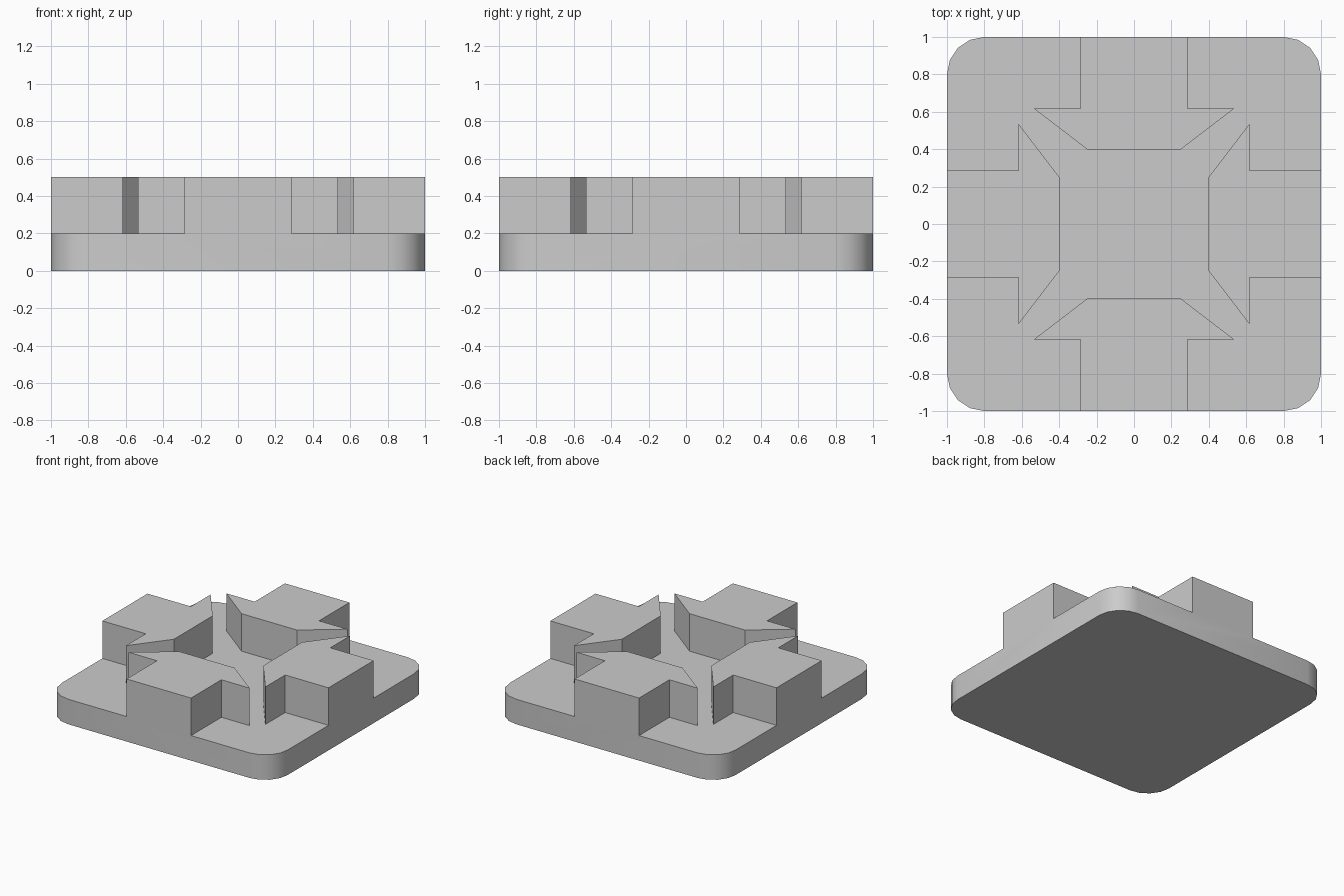
import bpy, bmesh, math

cube = bpy.data.objects.get("Cube")
if cube:
    bpy.data.objects.remove(cube, do_unlink=True)

gray = bpy.data.materials.new("light gray")
gray.use_nodes = True
COLOR = (0.6, 0.6, 0.6, 1)
gray.diffuse_color = COLOR
gray.node_tree.nodes["Principled BSDF"].inputs["Base Color"].default_value = COLOR


def prism(name, outline, z0, z1):
    """Extrude a flat outline from z0 up to z1."""
    bm = bmesh.new()
    face = bm.faces.new([bm.verts.new((x, y, z0)) for x, y in outline])
    top = bmesh.ops.extrude_face_region(bm, geom=[face])["geom"]
    bmesh.ops.translate(bm, vec=(0, 0, z1 - z0),
                        verts=[v for v in top if isinstance(v, bmesh.types.BMVert)])
    bmesh.ops.recalc_face_normals(bm, faces=bm.faces)
    mesh = bpy.data.meshes.new(name)
    bm.to_mesh(mesh)
    bm.free()
    mesh.materials.append(gray)
    obj = bpy.data.objects.new(name, mesh)
    bpy.context.collection.objects.link(obj)
    return obj


# Rounded square plate
RADIUS, STEPS = 0.2, 4
plate_outline = []
for corner in range(4):
    mid = math.radians(45 + 90 * corner)
    cx = math.copysign(1 - RADIUS, math.cos(mid))
    cy = math.copysign(1 - RADIUS, math.sin(mid))
    for i in range(STEPS + 1):
        a = math.pi / 2 * (corner + i / STEPS)
        plate_outline.append((cx + RADIUS * math.cos(a), cy + RADIUS * math.sin(a)))
base = prism("slotted_base", plate_outline, 0, 0.2)

# Raised block: stem to the plate edge, flared shoulders, tapered inner end
half = [(0.285, -1), (0.285, -0.617), (0.535, -0.617), (0.245, -0.395)]
block_outline = half + [(-x, y) for x, y in reversed(half)]

# Four blocks around the centre, fused into the plate
for turn in range(4):
    c, s = [(1, 0), (0, 1), (-1, 0), (0, -1)][turn]
    outline = [(c * x - s * y, s * x + c * y) for x, y in block_outline]
    block = prism("raised_block", outline, 0.1, 0.5)
    union = base.modifiers.new("fuse", "BOOLEAN")
    union.operation, union.solver, union.object = "UNION", "EXACT", block
    bpy.ops.object.select_all(action="DESELECT")
    base.select_set(True)
    bpy.context.view_layer.objects.active = base
    bpy.ops.object.modifier_apply(modifier=union.name)
    bpy.data.objects.remove(block, do_unlink=True)

# Merge flush faces and smooth the rounded corners
bm = bmesh.new()
bm.from_mesh(base.data)
bmesh.ops.remove_doubles(bm, verts=bm.verts, dist=0.0005)
bmesh.ops.dissolve_limit(bm, angle_limit=math.radians(1), verts=bm.verts, edges=bm.edges)
bm.to_mesh(base.data)
bm.free()
bpy.ops.object.shade_smooth_by_angle(angle=math.radians(30))
